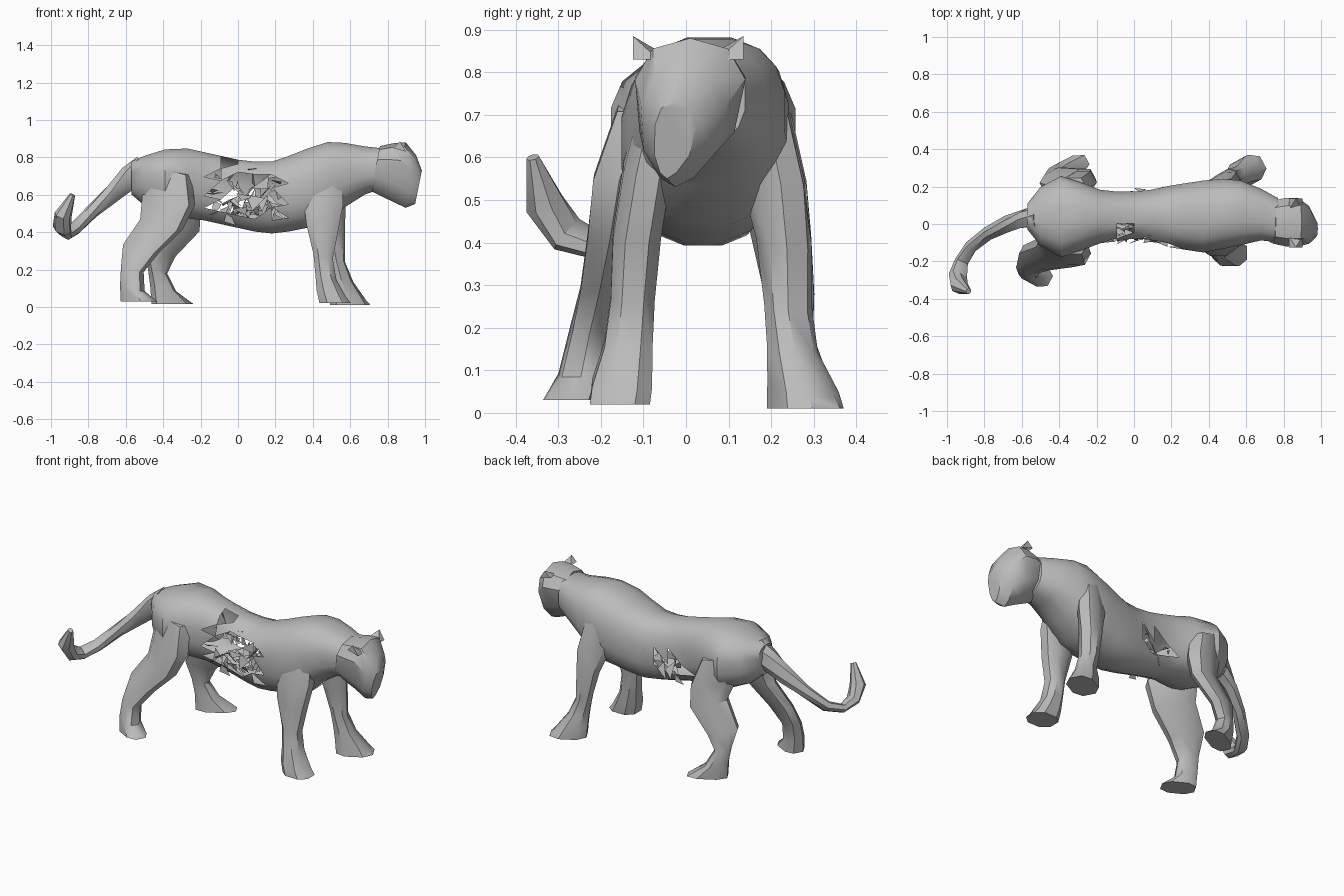
import bpy, bmesh, math, random
from mathutils import Vector

random.seed(4)
if "Cube" in bpy.data.objects:
    bpy.data.objects.remove(bpy.data.objects["Cube"])

grey = bpy.data.materials.new("plain grey")
grey.use_nodes = True
grey.diffuse_color = (0.5, 0.5, 0.5, 1)
grey.node_tree.nodes["Principled BSDF"].inputs["Base Color"].default_value = (0.5, 0.5, 0.5, 1)


def finish(name, bm, angle=40):
    mesh = bpy.data.meshes.new(name)
    bm.to_mesh(mesh)
    bm.free()
    mesh.materials.append(grey)
    ob = bpy.data.objects.new(name, mesh)
    bpy.context.collection.objects.link(ob)
    bpy.ops.object.select_all(action='DESELECT')
    ob.select_set(True)
    bpy.context.view_layer.objects.active = ob
    bpy.ops.object.shade_smooth_by_angle(angle=math.radians(angle))
    return ob


def loft(rings, sides, place):
    """Skin a row of rings; place(ring, cos, sin) gives each point."""
    bm = bmesh.new()
    rows = []
    for r in rings:
        row = []
        for i in range(sides):
            a = 2 * math.pi * (i + 0.5) / sides
            c, s = (math.copysign(abs(f) ** 0.8, f) for f in (math.cos(a), math.sin(a)))
            row.append(bm.verts.new(place(r, c, s)))
        rows.append(row)
    for p, q in zip(rows, rows[1:]):
        for i in range(sides):
            j = (i + 1) % sides
            bm.faces.new((p[i], p[j], q[j], q[i]))
    bm.faces.new(rows[0])
    bm.faces.new(rows[-1])
    bmesh.ops.recalc_face_normals(bm, faces=bm.faces)
    return bm


# Torso and neck: x, centre y, half width, bottom z, top z
torso = [(-.57, .04, .07, .60, .78), (-.50, .04, .16, .54, .81), (-.39, .04, .22, .49, .845),
         (-.27, .04, .18, .47, .85), (-.18, .04, .145, .46, .83), (-.09, .04, .135, .44, .81),
         (0, .04, .135, .42, .79), (.09, .04, .145, .40, .78), (.18, .04, .165, .39, .78),
         (.27, .04, .18, .40, .81), (.37, .04, .195, .42, .85), (.48, .055, .19, .44, .885),
         (.57, .06, .175, .53, .88), (.68, .05, .14, .60, .86), (.77, .02, .12, .63, .85)]


def across(r, c, s):
    x, y, w, low, top = r
    return (x, y + c * w, (low + top) / 2 + s * (top - low) / 2)


bm = loft(torso, 16, across)
bmesh.ops.triangulate(bm, faces=bm.faces)

# Ragged openings in both flanks and the back
gone = []
for f in bm.faces:
    c = f.calc_center_median()
    right = c.y < 0 and -.14 < c.x < .23 and .49 < c.z < .71
    left = c.y > .1 and -.13 < c.x < .09 and .51 < c.z < .6
    back = -.06 < c.y < 0 and -.1 < c.x < .03 and c.z > .75
    if right or left or back:
        gone.append(f)
bmesh.ops.delete(bm, geom=gone, context='FACES')
finish("torso", bm)

# Loose torn pieces within the openings
bm = bmesh.new()
for k in range(75):
    side = -.06 if k < 50 else .13
    mid = Vector((random.uniform(-.14, .24), side + random.uniform(-.03, .05),
                  random.uniform(.48, .69 if k < 50 else .6)))
    bm.faces.new([bm.verts.new(mid + Vector((random.uniform(-.055, .055), random.uniform(-.03, .03),
                                             random.uniform(-.055, .055)))) for _ in range(3)])
finish("torn_pieces", bm, 10)

# Head: x, centre y, half width, bottom z, top z, leaning forward at the top
head = [(.735, .01, .12, .62, .86), (.80, .01, .135, .59, .875), (.865, .01, .135, .56, .88),
        (.925, -.005, .105, .53, .81), (.965, -.025, .05, .55, .73)]


def skull(r, c, s):
    x, y, w, low, top = r
    narrow = 1 - .6 * max(0, -s - .15)
    lean = .2 * s * (top - low) / 2
    return (x + lean, y + c * w * narrow - .02 * max(0, -s), (low + top) / 2 + s * (top - low) / 2)


finish("head", loft(head, 10, skull), 35)

# Ears
for name, y in (("right_ear", -.095), ("left_ear", .105)):
    bm = bmesh.new()
    base = [bm.verts.new(p) for p in ((.83, y - .03, .85), (.9, y - .03, .83),
                                      (.9, y + .03, .83), (.83, y + .03, .85))]
    tip = bm.verts.new((.865, y + math.copysign(.03, y), .885))
    for i in range(4):
        bm.faces.new((base[i], base[(i + 1) % 4], tip))
    bmesh.ops.recalc_face_normals(bm, faces=bm.faces)
    finish(name, bm, 20)

# Legs: x, y, z, half length, half width, for each level from the top down
legs = {
    "right_front_leg": (0, [(.46, -.06, .74, .10, .05), (.455, -.09, .58, .115, .06),
                            (.45, -.115, .42, .09, .06), (.455, -.125, .27, .055, .055),
                            (.47, -.135, .16, .06, .06), (.50, -.15, .07, .085, .075),
                            (.52, -.155, .02, .09, .075)]),
    "left_front_leg": (.5, [(.45, .17, .72, .10, .06), (.47, .20, .56, .11, .065),
                            (.50, .23, .40, .07, .06), (.52, .24, .25, .05, .055),
                            (.55, .25, .15, .065, .055), (.585, .275, .06, .10, .075),
                            (.60, .28, .01, .11, .08)]),
    "right_hind_leg": (-.5, [(-.38, -.07, .74, .14, .07), (-.37, -.12, .58, .15, .075),
                             (-.41, -.15, .44, .12, .065), (-.52, -.18, .31, .10, .055),
                             (-.565, -.22, .20, .06, .05), (-.565, -.24, .10, .065, .055),
                             (-.53, -.26, .03, .10, .065)]),
    "left_hind_leg": (.5, [(-.38, .15, .72, .14, .08), (-.33, .19, .56, .14, .075),
                           (-.31, .22, .43, .11, .06), (-.42, .24, .29, .09, .05),
                           (-.43, .25, .19, .05, .045), (-.40, .27, .10, .07, .055),
                           (-.35, .29, .015, .12, .06)]),
}
for name, (turn, rings) in legs.items():
    ct, st = math.cos(turn), math.sin(turn)

    def level(r, c, s):
        x, y, z, long, wide = r
        dx, dy = c * long, s * wide
        drop = .25 * dx if z > .05 else 0
        return (x + dx * ct - dy * st, y + dx * st + dy * ct, z - drop)

    finish(name, loft(rings, 8, level))

# Tail with a flat upturned tip: x, y, z, half thickness, half width
tail = [(-.50, .03, .74, .075, .06), (-.58, .03, .69, .065, .05), (-.68, 0, .60, .05, .04),
        (-.78, -.05, .51, .035, .035), (-.87, -.12, .42, .03, .035), (-.92, -.20, .39, .025, .04),
        (-.94, -.28, .42, .035, .055), (-.935, -.33, .49, .045, .045), (-.885, -.36, .60, .015, .015)]
points = [Vector(t[:3]) for t in tail]
along = {}
for i, t in enumerate(tail):
    d = (points[min(i + 1, len(tail) - 1)] - points[max(i - 1, 0)]).normalized()
    side = d.cross(Vector((.6, 0, 1))).normalized()
    along[t] = (points[i], side, side.cross(d))


def bend(r, c, s):
    mid, side, up = along[r]
    return mid + side * c * r[4] + up * s * r[3]


finish("tail", loft(tail, 7, bend), 35)
